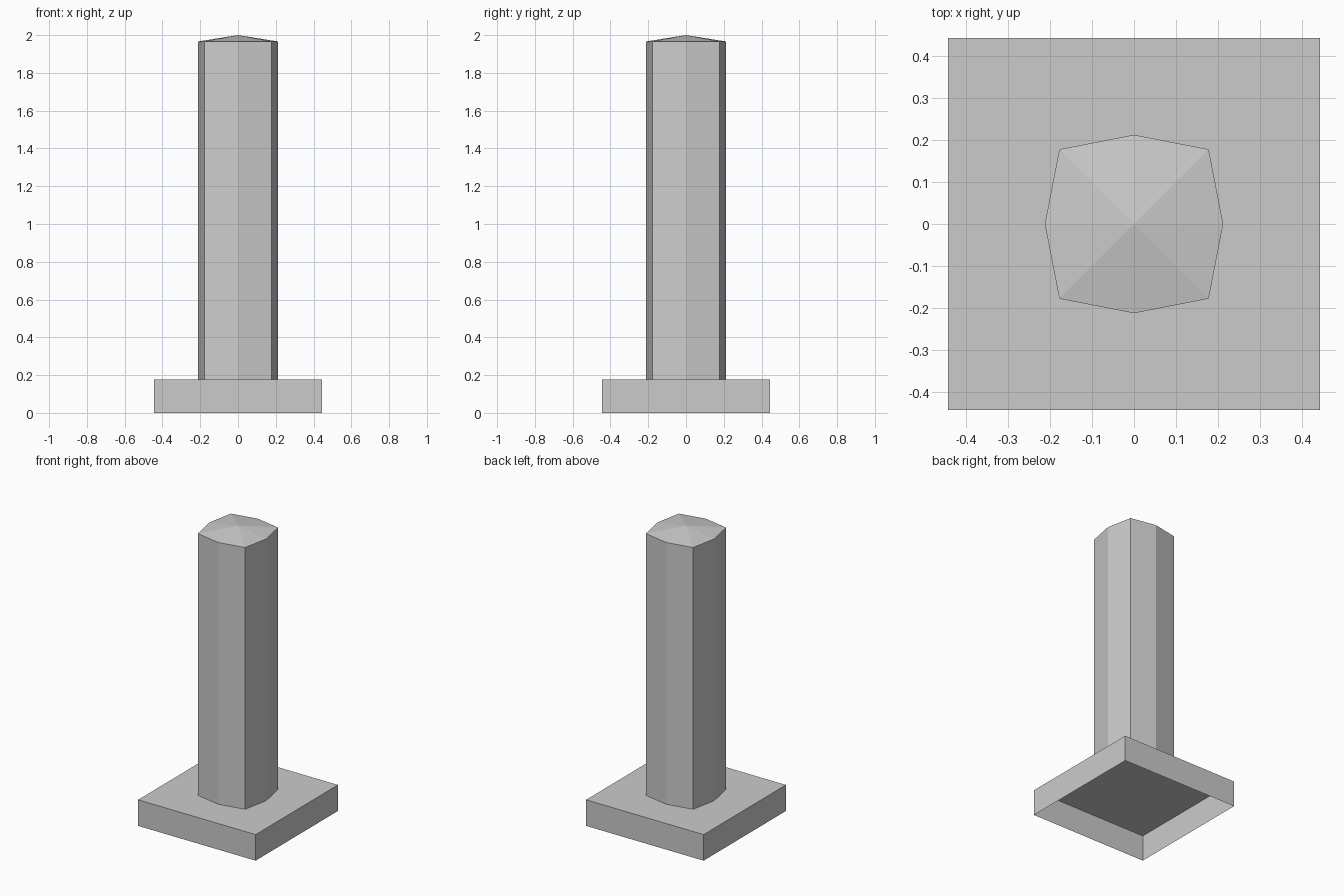
import bpy
import bmesh
from math import cos, sin, pi

cube = bpy.data.objects.get("Cube")
if cube:
    bpy.data.objects.remove(cube, do_unlink=True)

BASE_HALF, BASE_TOP = 0.444, 0.178
RIM, APEX = 1.966, 2.0
R_SIDE, R_CORNER = 0.213, 0.252

grey = bpy.data.materials.new("stone_grey")
grey.use_nodes = True
colour = (0.6, 0.6, 0.6, 1.0)
grey.diffuse_color = colour
grey.node_tree.nodes["Principled BSDF"].inputs["Base Color"].default_value = colour


def add_part(name, bm):
    bmesh.ops.recalc_face_normals(bm, faces=bm.faces)
    mesh = bpy.data.meshes.new(name)
    bm.to_mesh(mesh)
    bm.free()
    mesh.materials.append(grey)
    obj = bpy.data.objects.new(name, mesh)
    bpy.context.collection.objects.link(obj)
    return obj


# Square plinth: a thin shell, open underneath
bm = bmesh.new()
bmesh.ops.create_cube(bm, size=1)
bmesh.ops.scale(bm, verts=bm.verts, vec=(2 * BASE_HALF, 2 * BASE_HALF, BASE_TOP))
bmesh.ops.translate(bm, verts=bm.verts, vec=(0, 0, BASE_TOP / 2))
underside = [f for f in bm.faces if f.calc_center_median().z < 0.01]
bmesh.ops.delete(bm, geom=underside, context='FACES_ONLY')
plinth = add_part("plinth", bm)

# Eight-sided shaft with a shallow pointed cap
bm = bmesh.new()


def ring(z):
    radii = [R_CORNER if i % 2 else R_SIDE for i in range(8)]
    return [bm.verts.new((r * cos(i * pi / 4), r * sin(i * pi / 4), z))
            for i, r in enumerate(radii)]


foot, rim = ring(BASE_TOP), ring(RIM)
tip = bm.verts.new((0, 0, APEX))
for i in range(8):
    j = (i + 1) % 8
    bm.faces.new((foot[i], foot[j], rim[j], rim[i]))
    bm.faces.new((rim[i], rim[j], tip))
shaft = add_part("shaft", bm)
